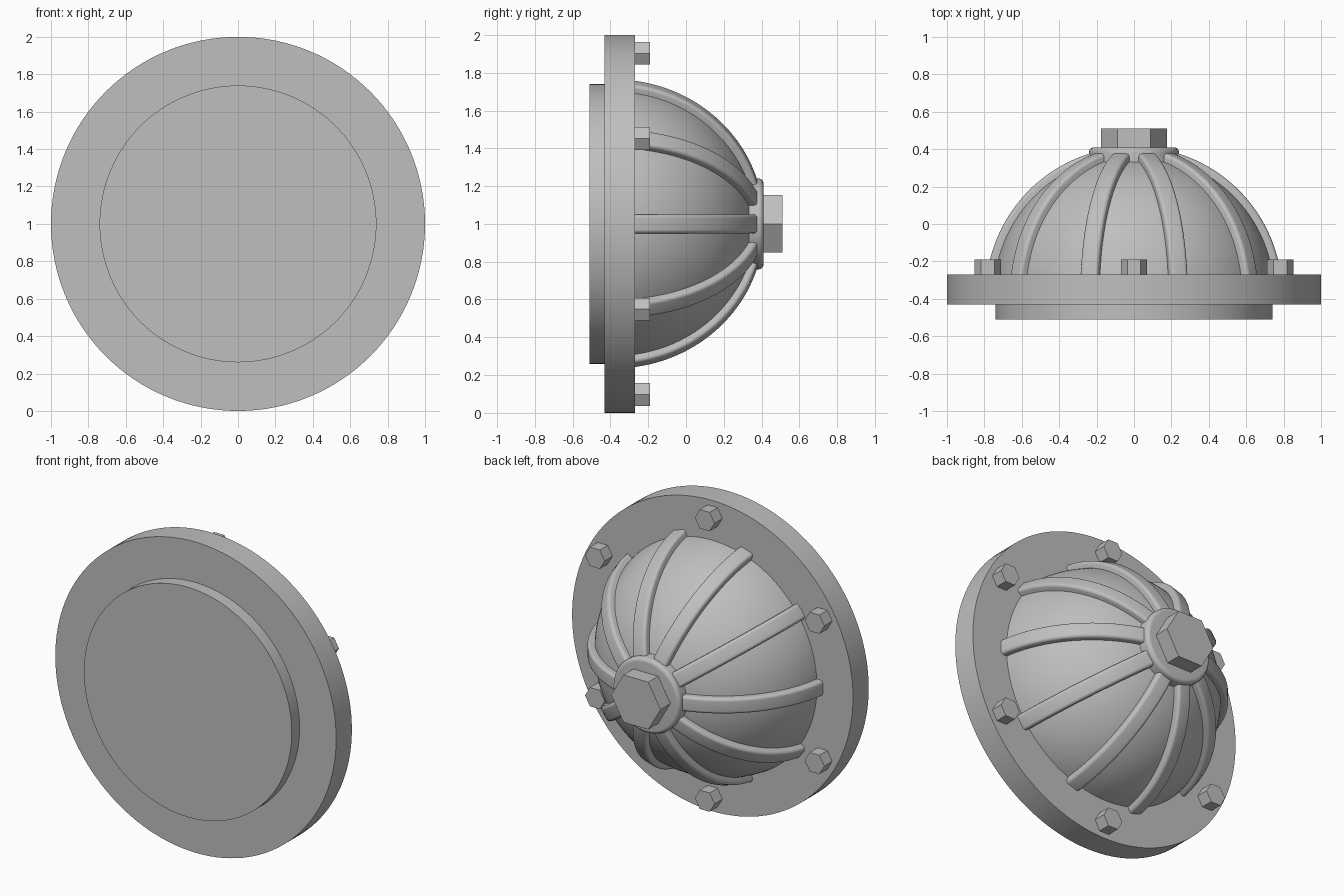
import bpy, bmesh
from math import sin, cos, pi, radians
from mathutils import Vector

cube = bpy.data.objects.get("Cube")
if cube:
    bpy.data.objects.remove(cube, do_unlink=True)

# Single grey metal
metal = bpy.data.materials.new("grey_metal")
metal.use_nodes = True
GREY = (0.52, 0.52, 0.52, 1.0)
metal.diffuse_color = GREY
metal.node_tree.nodes["Principled BSDF"].inputs["Base Color"].default_value = GREY

AXIS_Z = 1.0      # height of the horizontal main axis
DOME_Y = -0.38    # centre of the dome sphere along the axis


def finish(name, bm, loc=(0, 0, 0), turn=0.0):
    """Turn a bmesh into a shaded object placed relative to the main axis."""
    bmesh.ops.recalc_face_normals(bm, faces=bm.faces)
    mesh = bpy.data.meshes.new(name)
    bm.to_mesh(mesh)
    bm.free()
    mesh.materials.append(metal)
    obj = bpy.data.objects.new(name, mesh)
    bpy.context.collection.objects.link(obj)
    obj.location = (loc[0], loc[1], AXIS_Z + loc[2])
    obj.rotation_euler.y = turn
    bpy.ops.object.select_all(action='DESELECT')
    obj.select_set(True)
    bpy.context.view_layer.objects.active = obj
    bpy.ops.object.shade_smooth_by_angle(angle=radians(30))
    return obj


def lathe(name, profile, steps=128, loc=(0, 0, 0)):
    """Spin (radius, y) points around the y axis; six steps give a hexagon."""
    bm = bmesh.new()
    verts = [bm.verts.new((r, y, 0)) for r, y in profile]
    edges = [bm.edges.new(pair) for pair in zip(verts, verts[1:])]
    bmesh.ops.spin(bm, geom=verts + edges, cent=(0, 0, 0), axis=(0, 1, 0),
                   angle=2 * pi, steps=steps)
    bmesh.ops.remove_doubles(bm, verts=bm.verts, dist=1e-4)
    bmesh.ops.dissolve_limit(bm, angle_limit=0.005, verts=bm.verts, edges=bm.edges)
    return finish(name, bm, loc)


def disc(radius, y0, y1):
    return [(0, y0), (radius, y0), (radius, y1), (0, y1)]


def rounded(cx, cy, rad, start, end, n=6):
    """Points on a small arc, angles in degrees."""
    angles = [radians(start + (end - start) * i / n) for i in range(n + 1)]
    return [(cx + rad * cos(a), cy + rad * sin(a)) for a in angles]


# Mounting flange with the raised front disc
lathe("flange", disc(1.0, -0.43, -0.27))
lathe("front_disc", disc(0.74, -0.51, -0.42))

# Spherical dome, its rim sunk slightly into the flange
DOME_R = 0.752
arc = [radians(84 * i / 32) for i in range(33)]
dome = [(DOME_R * sin(t), DOME_Y + DOME_R * cos(t)) for t in arc]
lathe("dome", dome + [(0, dome[-1][1])])

# Hub collar with a rounded outer edge
lathe("hub", [(0, 0.29), (0.24, 0.29)] + rounded(0.215, 0.385, 0.025, 0, 90) + [(0, 0.41)])

# Hexagonal centre nut
lathe("centre_nut", disc(0.176, 0.40, 0.51), steps=6)

# Six hexagonal flange bolts
for i in range(6):
    a = radians(30 + 60 * i)
    lathe(f"flange_bolt_{i + 1}", disc(0.07, -0.29, -0.19), steps=6,
          loc=(0.903 * cos(a), 0, 0.903 * sin(a)))


def rib(name, turn):
    """Sweep a bar with rounded outer corners along the dome meridian."""
    half, inner, outer, rad = 0.05, 0.72, 0.793, 0.02
    section = [(half, inner)]
    section += rounded(half - rad, outer - rad, rad, 0, 90)
    section += rounded(rad - half, outer - rad, rad, 90, 180)
    section += [(-half, inner)]
    bm = bmesh.new()
    rings = []
    for i in range(29):
        t = radians(15 + 69 * i / 28)
        rings.append([bm.verts.new((d * sin(t), DOME_Y + d * cos(t), w)) for w, d in section])
    for a, b in zip(rings, rings[1:]):
        for k in range(len(section)):
            j = (k + 1) % len(section)
            bm.faces.new((a[k], a[j], b[j], b[k]))
    bm.faces.new(rings[0])
    bm.faces.new(rings[-1])
    finish(name, bm, turn=turn)


# Ten ribs around the dome
for i in range(10):
    rib(f"rib_{i + 1}", radians(36 * i))
